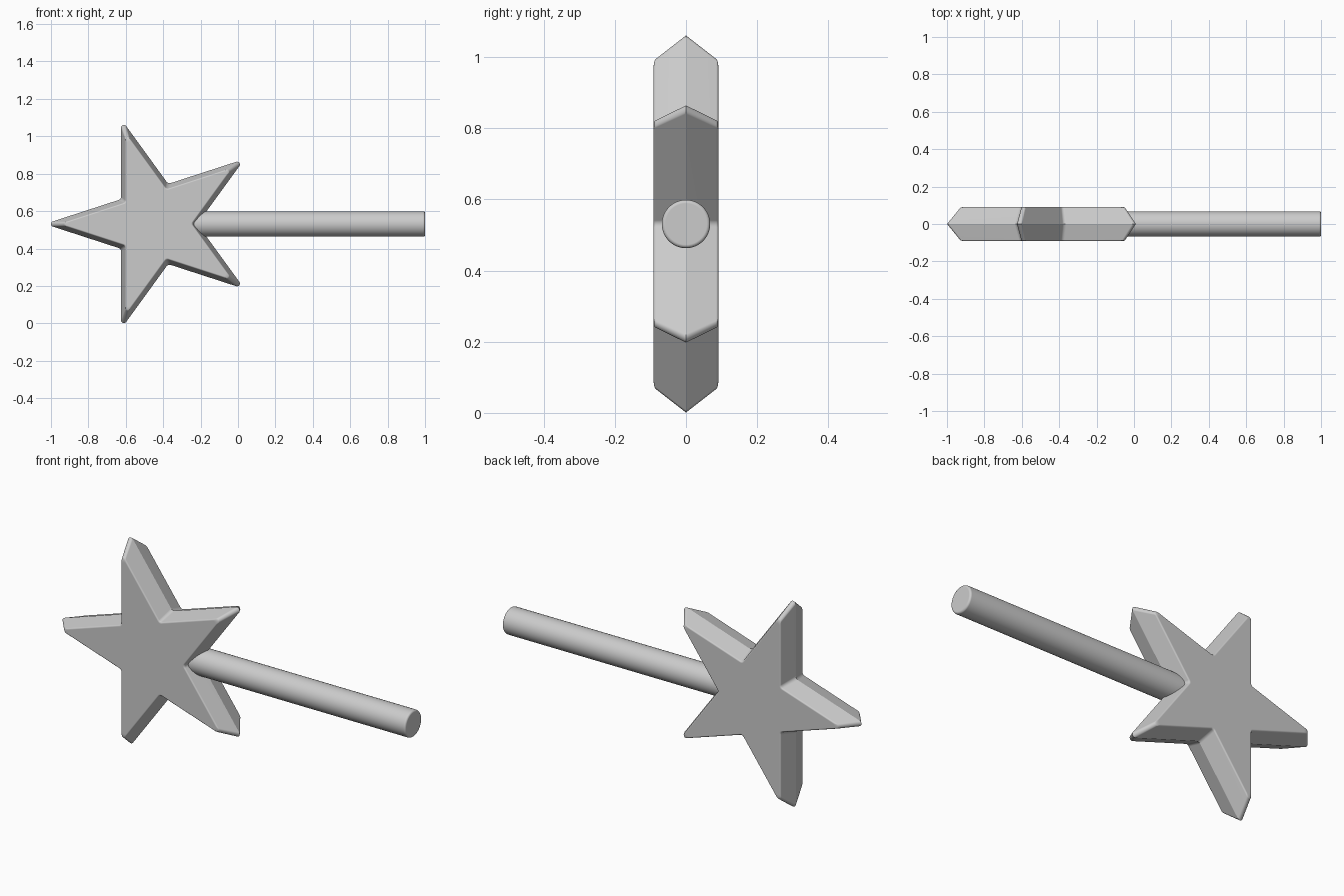
import bpy
import bmesh
from math import sin, cos, pi, radians
from mathutils import Vector

if "Cube" in bpy.data.objects:
    bpy.data.objects.remove(bpy.data.objects["Cube"], do_unlink=True)

CENTRE = Vector((-0.443, 0, 0.531))
HALF_DEPTH = 0.091
TIP_RADIUS = 0.59
APOTHEM = TIP_RADIUS * sin(radians(18))
VALLEY_RADIUS = TIP_RADIUS * 0.382

grey = bpy.data.materials.new("grey")
grey.use_nodes = True
grey.diffuse_color = (0.6, 0.6, 0.6, 1)
grey.node_tree.nodes["Principled BSDF"].inputs["Base Color"].default_value = (0.6, 0.6, 0.6, 1)


def arc(cx, cz, radius, start, end, steps):
    angles = [start + (end - start) * i / steps for i in range(steps + 1)]
    return [(cx + radius * cos(a), cz + radius * sin(a)) for a in angles]


def star_outline(tip_r=0.015, valley_r=0.02):
    """Five-pointed star, pointing along -x, with rounded tips and valleys."""
    points = []
    for k in range(5):
        a = pi + k * 2 * pi / 5
        d = TIP_RADIUS - tip_r / sin(radians(18))
        points += arc(d * cos(a), d * sin(a), tip_r, a - radians(72), a + radians(72), 8)
        b = a + pi / 5
        d = VALLEY_RADIUS + valley_r / sin(radians(54))
        points += arc(d * cos(b), d * sin(b), valley_r,
                      b + pi + radians(36), b + pi - radians(36), 4)
    return points


def finish(bm, name):
    bmesh.ops.recalc_face_normals(bm, faces=bm.faces)
    mesh = bpy.data.meshes.new(name)
    bm.to_mesh(mesh)
    bm.free()
    mesh.materials.append(grey)
    obj = bpy.data.objects.new(name, mesh)
    bpy.context.collection.objects.link(obj)
    bpy.ops.object.select_all(action="DESELECT")
    obj.select_set(True)
    bpy.context.view_layer.objects.active = obj
    bpy.ops.object.shade_smooth_by_angle(angle=radians(25))
    # Keeps the broad faces flat beside the rounded rims
    obj.modifiers.new("flat_faces", "WEIGHTED_NORMAL").keep_sharp = True
    return obj


# Star head: ridge round the middle, tapering to a rounded rim on each face
rim = 0.008
front_half = []
for i in range(5):
    phi = radians(15 + 75 * i / 4)
    inset = 0.0305 - rim * cos(phi)
    front_half.append((HALF_DEPTH - rim + rim * sin(phi), 1 - inset / APOTHEM))
sections = [(-y, s) for y, s in reversed(front_half)] + [(0, 1)] + front_half

bm = bmesh.new()
outline = star_outline()
rings = [[bm.verts.new(CENTRE + Vector((x * s, y, z * s))) for x, z in outline]
         for y, s in sections]
for low, high in zip(rings, rings[1:]):
    for i in range(len(outline)):
        j = (i + 1) % len(outline)
        bm.faces.new((low[i], low[j], high[j], high[i]))
bm.faces.new(rings[0])
bm.faces.new(rings[-1])
finish(bm, "star_head")

# Handle: round rod with a softened end, starting inside the star
bm = bmesh.new()
SIDES = 48
profile = [(-0.36, 0.068), (0.99, 0.068)]
profile += [(0.99 + 0.01 * sin(t), 0.058 + 0.01 * cos(t))
            for t in (pi / 8, pi / 4, 3 * pi / 8, pi / 2)]
rings = [[bm.verts.new((x, r * cos(2 * pi * i / SIDES),
                        CENTRE.z + r * sin(2 * pi * i / SIDES))) for i in range(SIDES)]
         for x, r in profile]
for low, high in zip(rings, rings[1:]):
    for i in range(SIDES):
        j = (i + 1) % SIDES
        bm.faces.new((low[i], low[j], high[j], high[i]))
bm.faces.new(rings[0])
bm.faces.new(rings[-1])
finish(bm, "handle")
